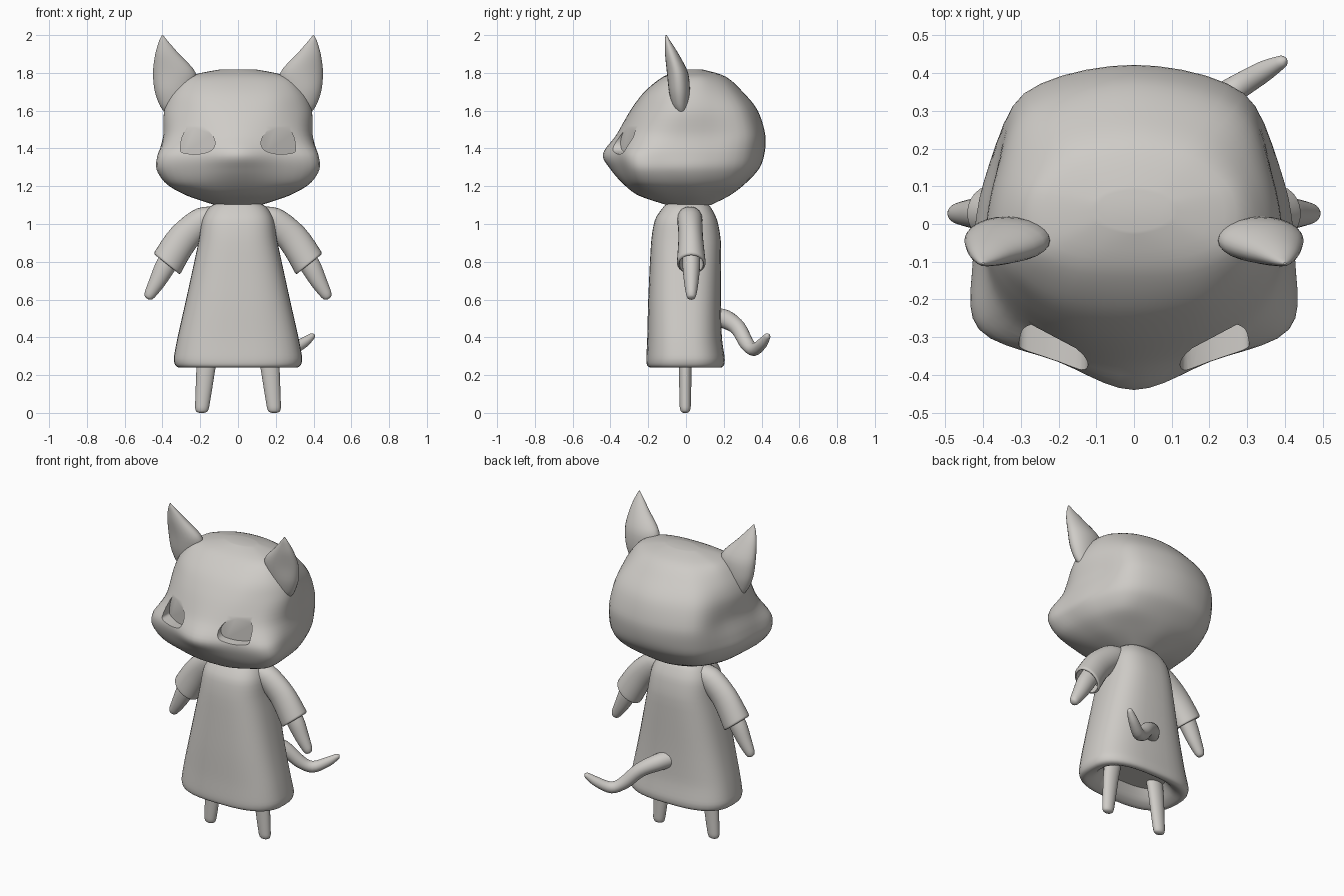
import bpy, bmesh, math
from mathutils import Vector

cube = bpy.data.objects.get("Cube")
if cube:
    bpy.data.objects.remove(cube, do_unlink=True)

CLAY = (0.62, 0.60, 0.57, 1)
clay = bpy.data.materials.new("warm_grey_clay")
clay.use_nodes = True
clay.diffuse_color = CLAY
bsdf = clay.node_tree.nodes["Principled BSDF"]
bsdf.inputs["Base Color"].default_value = CLAY
bsdf.inputs["Roughness"].default_value = 0.7


def spline(pts, steps, closed=False):
    """Smooth curve through points, with tangents limited to avoid overshoot."""
    n = len(pts)

    def at(i):
        return pts[i % n] if closed else pts[max(0, min(n - 1, i))]

    def tangent(i):
        a, b, c = at(i - 1), at(i), at(i + 1)
        t = (c - a) / 2
        limit = min((b - a).length, (c - b).length)
        if t.length > limit:
            t = t * (limit / t.length)
        return t

    out = []
    for i in range(n if closed else n - 1):
        p, q, tp, tq = at(i), at(i + 1), tangent(i), tangent(i + 1)
        for k in range(steps):
            s = k / steps
            h = s * s * (3 - 2 * s)
            out.append(p * (1 - h) + q * h + tp * (s * (1 - s) ** 2) - tq * (s * s * (1 - s)))
    if not closed:
        out.append(pts[-1])
    return out


def loft(name, rings, steps=4):
    """Skin a closed surface over rings of equal point count."""
    if steps > 1:
        columns = [spline(list(col), steps) for col in zip(*rings)]
        rings = list(zip(*columns))
    bm = bmesh.new()
    rows = [[bm.verts.new(p) for p in ring] for ring in rings]
    count = len(rows[0])
    for a, b in zip(rows, rows[1:]):
        for i in range(count):
            j = (i + 1) % count
            bm.faces.new((a[i], a[j], b[j], b[i]))
    bm.faces.new(rows[0])
    bm.faces.new(rows[-1])
    bmesh.ops.recalc_face_normals(bm, faces=bm.faces)
    mesh = bpy.data.meshes.new(name)
    bm.to_mesh(mesh)
    bm.free()
    mesh.materials.append(clay)
    obj = bpy.data.objects.new(name, mesh)
    bpy.context.collection.objects.link(obj)
    return obj


def oval(centre, axis, r_side, r_y, power=2, count=24):
    """Superellipse ring around an axis; r_y lies along y where possible."""
    axis = Vector(axis).normalized()
    v = Vector((0, 1, 0))
    v = (v - axis * v.dot(axis)).normalized()
    u = v.cross(axis)
    ring = []
    for i in range(count):
        t = math.tau * i / count
        c, s = math.cos(t), math.sin(t)
        c = math.copysign(abs(c) ** (2 / power), c)
        s = math.copysign(abs(s) ** (2 / power), s)
        ring.append(Vector(centre) + u * c * r_side + v * s * r_y)
    return ring


def tube(name, sections, axis=None, steps=4):
    """Loft ovals given as (x, y, z, side radius, y radius)."""
    centres = [Vector(s[:3]) for s in sections]
    rings = []
    for i, s in enumerate(sections):
        d = axis or centres[min(i + 1, len(centres) - 1)] - centres[max(i - 1, 0)]
        rings.append(oval(centres[i], d, s[3], s[4]))
    return loft(name, rings, steps)


# Head: z, front y, brow x y, cheek x y, side x y, back corner x y, back y
head_rows = [
    (1.10, -.10, .05, -.09, .10, -.05, .12, .02, .08, .11, .13),
    (1.15, -.25, .14, -.23, .25, -.14, .27, -.02, .17, .18, .23),
    (1.21, -.33, .20, -.30, .36, -.23, .37, -.05, .25, .26, .31),
    (1.29, -.40, .21, -.345, .41, -.27, .425, -.10, .28, .32, .385),
    (1.37, -.44, .20, -.365, .40, -.28, .42, -.10, .29, .34, .415),
    (1.47, -.37, .18, -.33, .34, -.235, .395, -.08, .29, .345, .42),
    (1.60, -.295, .19, -.265, .33, -.17, .39, -.05, .27, .31, .38),
    (1.70, -.22, .18, -.20, .30, -.13, .35, -.03, .22, .25, .30),
    (1.78, -.12, .14, -.11, .24, -.07, .27, .01, .15, .18, .21),
    (1.817, -.02, .05, -.01, .09, .01, .10, .04, .06, .08, .09),
]
rings = []
for z, front, ax, ay, cx, cy, sx, sy, bx, by, back in head_rows:
    half = [(ax, ay), (cx, cy), (sx, sy), (sx * .93, sy * .5 + by * .5), (bx, by)]
    outline = [(0, front)] + half + [(0, back)] + [(-x, y) for x, y in reversed(half)]
    rings.append(spline([Vector((x, y, z)) for x, y in outline], 5, closed=True))
head = loft("head", rings, 5)

# Eye sockets: drop-shaped cuts with a slanted floor
eye_outline = [(.305, 1.39), (.295, 1.46), (.25, 1.54), (.20, 1.535), (.14, 1.475),
               (.122, 1.43), (.14, 1.39), (.21, 1.37), (.285, 1.375)]
cutters = []
for sign in (1, -1):
    shape = spline([Vector((x, 0, z)) for x, z in eye_outline], 4, closed=True)
    floor = [Vector((sign * p.x, -.345 + .53 * (p.x - .125), p.z)) for p in shape]
    outer = [Vector((p.x, -.6, p.z)) for p in floor]
    cutter = loft("eye_cutter", [floor, outer], 1)
    cutter.hide_render = True
    cut = head.modifiers.new("eye_socket", "BOOLEAN")
    cut.operation = "DIFFERENCE"
    cut.solver = "EXACT"
    cut.object = cutter
    cutters.append(cutter)
bpy.context.view_layer.update()
carved = bpy.data.meshes.new_from_object(
    head.evaluated_get(bpy.context.evaluated_depsgraph_get()))
head.modifiers.clear()
head.data = carved
for cutter in cutters:
    bpy.data.objects.remove(cutter, do_unlink=True)

# Dress: z, half width, front y, back y; the last rows form the hollow hem
dress_rows = [
    (1.12, .09, -.09, .10), (1.09, .15, -.12, .13), (1.02, .19, -.165, .165),
    (.90, .21, -.185, .185), (.60, .275, -.20, .185), (.40, .32, -.205, .19),
    (.29, .34, -.21, .205), (.25, .33, -.205, .20), (.24, .30, -.18, .175),
    (.265, .25, -.14, .135), (.32, .20, -.10, .10),
]
loft("dress", [oval((0, (f + b) / 2, z), (0, 0, 1), w, (b - f) / 2, 2.7, 40)
               for z, w, f, b in dress_rows])
tube("neck", [(0, .015, 1.06, .11, .10), (0, .015, 1.16, .11, .10)], steps=1)

# Tail curling to the left
tube("tail", [(0, .14, .51, .05, .05), (.05, .21, .495, .05, .05),
              (.13, .275, .45, .042, .042), (.205, .32, .37, .038, .038),
              (.27, .36, .335, .034, .034), (.345, .405, .37, .028, .028),
              (.395, .432, .408, .016, .016), (.403, .437, .415, .004, .004)])

# Paired parts
for sign, side in ((1, "left"), (-1, "right")):
    def mirrored(rows):
        return [(sign * r[0],) + r[1:] for r in rows]

    tube(side + "_ear", mirrored([
        (.32, -.02, 1.57, .05, .02), (.335, -.03, 1.62, .075, .04),
        (.34, -.035, 1.70, .10, .055), (.337, -.045, 1.80, .113, .056),
        (.375, -.075, 1.90, .063, .036), (.395, -.098, 1.97, .022, .014),
        (.40, -.105, 2.0, .003, .003)]), axis=Vector((0, 0, 1)))

    slope = Vector((sign * .62, 0, -.78))
    tube(side + "_sleeve", mirrored([
        (.06, .02, 1.07, .035, .04), (.16, .02, 1.035, .075, .065),
        (.285, .025, .93, .083, .065), (.37, .028, .80, .089, .076),
        (.375, .028, .79, .086, .074), (.376, .028, .788, .076, .064),
        (.34, .028, .84, .068, .056)]), axis=slope)
    tube(side + "_arm", mirrored([
        (.32, .028, .88, .054, .046), (.385, .028, .775, .054, .046),
        (.43, .028, .69, .043, .038), (.465, .028, .63, .031, .028),
        (.476, .028, .61, .021, .02), (.48, .028, .604, .005, .005)]))
    tube(side + "_leg", mirrored([
        (.15, -.004, .36, .055, .036), (.168, -.004, .25, .051, .034),
        (.183, -.004, .10, .042, .031), (.19, -.004, .03, .037, .029),
        (.191, -.004, .008, .03, .023), (.192, -.004, 0, .012, .01)]),
        axis=Vector((0, 0, -1)))

# Smooth shading with crisp cuffs and socket rims
bpy.ops.object.select_all(action="DESELECT")
for obj in bpy.context.collection.objects:
    if obj.type == "MESH":
        obj.select_set(True)
        bpy.context.view_layer.objects.active = obj
bpy.ops.object.shade_smooth_by_angle(angle=math.radians(40))
